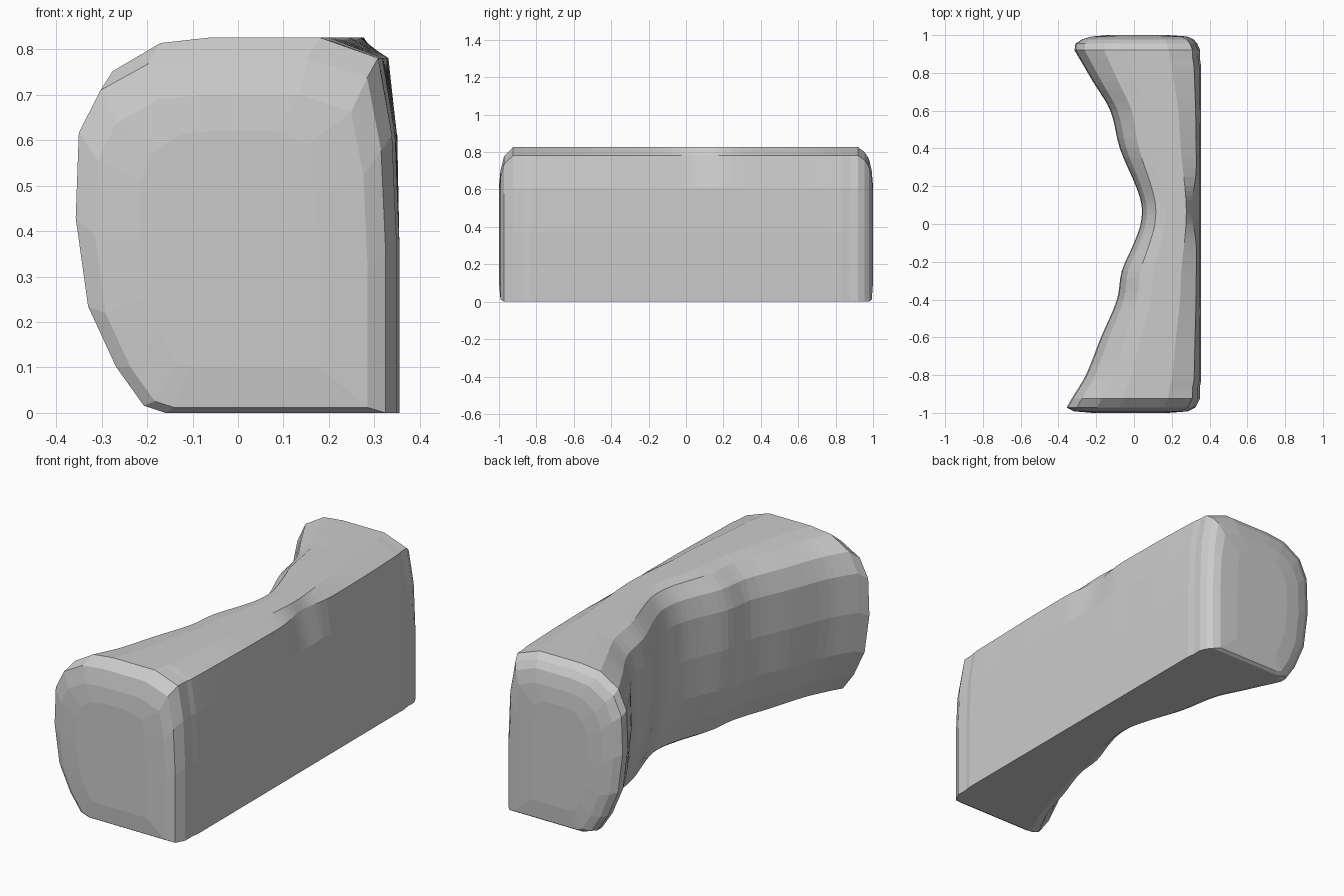
import bpy, bmesh, math

if "Cube" in bpy.data.objects:
    bpy.data.objects.remove(bpy.data.objects["Cube"])

# Cross-section (u: 0 = curved side, 1 = flat side; v: 0 = floor, 1 = top)
SECTION = [(1.0, 0.0), (0.64, 0.0), (0.29, 0.0), (0.22, 0.02), (0.13, 0.13), (0.04, 0.30),
           (0.0, 0.55), (0.01, 0.79), (0.08, 0.91), (0.235, 0.985), (0.40, 1.0),
           (0.75, 1.0), (0.94, 0.945), (0.985, 0.74), (1.0, 0.45)]

# Body stations: y, x of the curved side
BODY = [(-0.925, -0.33), (-0.8, -0.255), (-0.6, -0.175), (-0.4, -0.09), (-0.25, -0.065),
        (-0.1, 0.0), (0.0, 0.035), (0.1, 0.04), (0.2, 0.01), (0.4, -0.075),
        (0.6, -0.125), (0.75, -0.215), (0.92, -0.315)]

# Rounded ends: y, left, right, bottom, top
FRONT_END = [(-1.0, -0.22, 0.18, 0.10, 0.62), (-0.992, -0.315, 0.285, 0.012, 0.70),
             (-0.972, -0.357, 0.325, 0.0, 0.78)]
BACK_END = [(0.955, -0.31, 0.335, 0.0, 0.80), (0.978, -0.275, 0.315, 0.0, 0.765),
            (0.993, -0.22, 0.28, 0.01, 0.70), (1.0, -0.14, 0.18, 0.10, 0.62)]


def spline(points, i, t):
    """Smooth interpolation of the curved side between stations."""
    n = len(points) - 1
    p = [points[max(0, min(n, i + k))] for k in (-1, 0, 1, 2)]
    m0 = (p[2][1] - p[0][1]) / (p[2][0] - p[0][0])
    m1 = (p[3][1] - p[1][1]) / (p[3][0] - p[1][0])
    h = p[2][0] - p[1][0]
    x = ((2*t**3 - 3*t**2 + 1) * p[1][1] + (t**3 - 2*t**2 + t) * h * m0
         + (3*t**2 - 2*t**3) * p[2][1] + (t**3 - t**2) * h * m1)
    return p[1][0] + h * t, x


stations = list(FRONT_END)
for i in range(len(BODY) - 1):
    for k in range(4):
        y, x = spline(BODY, i, k / 4)
        stations.append((y, x, 0.355 if abs(y) < 0.86 else 0.349, 0.0, 0.826))
stations.append((*BODY[-1], 0.35, 0.0, 0.826))
stations += BACK_END

# Loft the solid body
bm = bmesh.new()
rings = []
for y, left, right, low, high in stations:
    pinch = 0.035 * math.exp(-((y - 0.08) / 0.13) ** 2)
    ring = []
    for u, v in SECTION:
        x = left + (right - left) * u
        if 0.93 < u < 0.95:
            x -= pinch
        ring.append(bm.verts.new((x, y, low + (high - low) * v)))
    rings.append(ring)
n = len(SECTION)
for a, b in zip(rings, rings[1:]):
    for j in range(n):
        bm.faces.new((a[j], a[(j + 1) % n], b[(j + 1) % n], b[j]))
bm.faces.new(rings[0])
bm.faces.new(rings[-1])
bmesh.ops.recalc_face_normals(bm, faces=bm.faces)

mesh = bpy.data.meshes.new("curved_block")
bm.to_mesh(mesh)
bm.free()
block = bpy.data.objects.new("curved_block", mesh)
bpy.context.collection.objects.link(block)
bpy.context.view_layer.objects.active = block
block.select_set(True)
bpy.ops.object.shade_flat()
